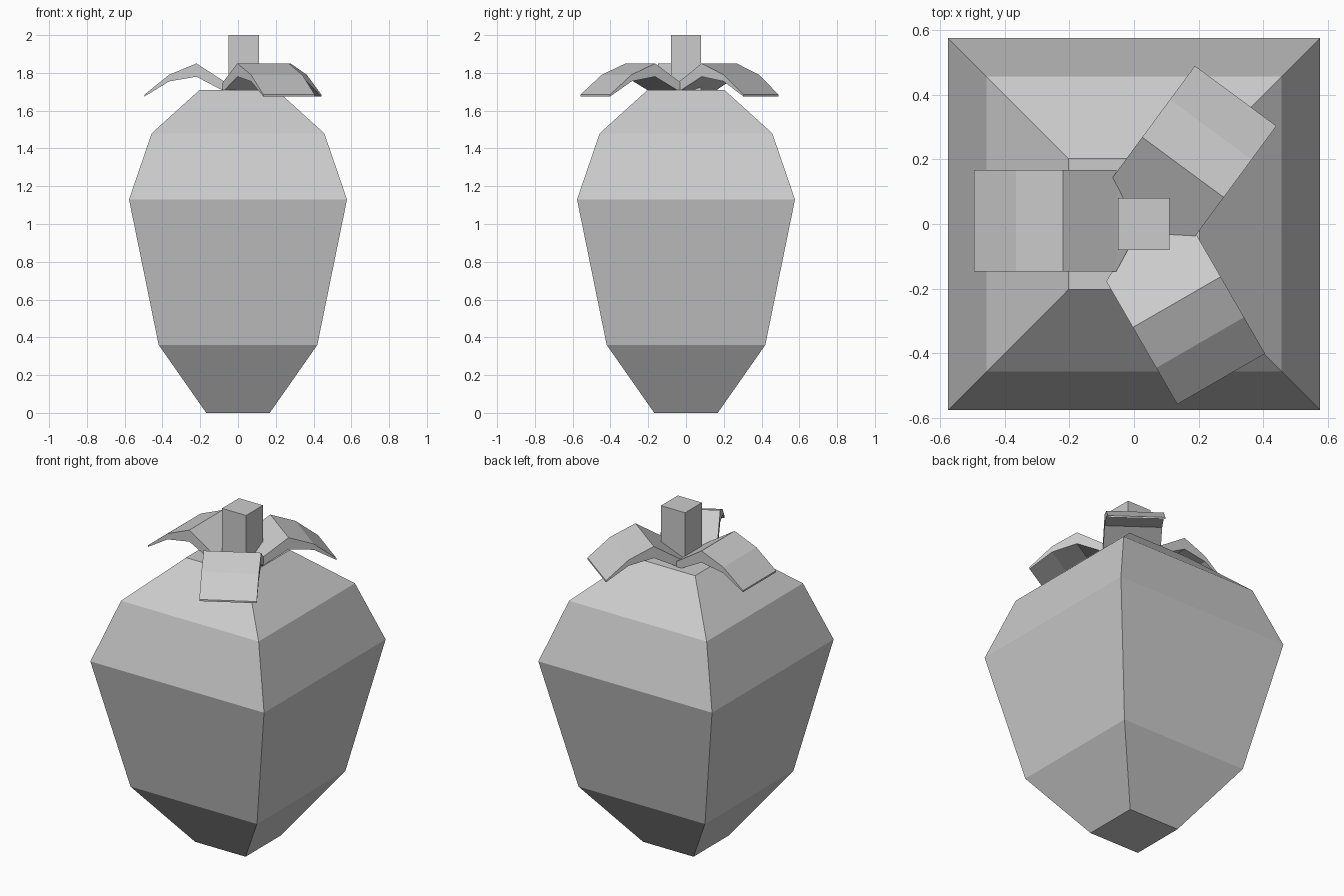
import bpy
from math import cos, sin, radians

if "Cube" in bpy.data.objects:
    bpy.data.objects.remove(bpy.data.objects["Cube"])


def make_mesh(name, verts, faces):
    mesh = bpy.data.meshes.new(name)
    mesh.from_pydata(verts, [], faces)
    mesh.update()
    obj = bpy.data.objects.new(name, mesh)
    bpy.context.collection.objects.link(obj)
    return obj


def square_loft(name, levels, cx=0, cy=0):
    """Stack square rings given as (z, half width) and cap both ends."""
    verts, faces = [], []
    for z, h in levels:
        verts += [(cx + sx * h, cy + sy * h, z)
                  for sx, sy in ((-1, -1), (1, -1), (1, 1), (-1, 1))]
    for k in range(len(levels) - 1):
        for i in range(4):
            a, b = 4 * k + i, 4 * k + (i + 1) % 4
            faces.append((a, b, b + 4, a + 4))
    n = len(verts)
    faces += [(3, 2, 1, 0), (n - 4, n - 3, n - 2, n - 1)]
    return make_mesh(name, verts, faces)


# Fruit body
square_loft("fruit_body", [(0, 0.168), (0.36, 0.42), (1.13, 0.577),
                           (1.48, 0.457), (1.71, 0.203)])

# Stem
square_loft("stem", [(1.66, 0.08), (2.0, 0.08)], cx=0.03)

# Bent leaf section from tip inward: (distance from tip, top z, bottom z)
LEAF = [(0, 1.685, 1.675), (0.13, 1.79, 1.755), (0.275, 1.85, 1.78),
        (0.44, 1.743, 1.693)]
APEX = (0.525, 1.69, 1.645)
HALF = 0.157


def leaf(name, tip, angle):
    c, s = cos(radians(angle)), sin(radians(angle))

    def place(d, side, z):
        return (tip[0] - d * c - side * s, tip[1] - d * s + side * c, z)

    verts, faces = [], []
    for d, top, bottom in LEAF:
        verts += [place(d, -HALF, top), place(d, HALF, top),
                  place(d, HALF, bottom), place(d, -HALF, bottom)]
    for k in range(len(LEAF) - 1):
        for i in range(4):
            a, b = 4 * k + i, 4 * k + (i + 1) % 4
            faces.append((a, b, b + 4, a + 4))
    # Pointed inner end that meets the other leaves under the stem
    d, top, bottom = APEX
    n = len(verts)
    verts += [place(d, 0, top), place(d, 0, bottom)]
    r, l, lb, rb = range(n - 4, n)
    t, b = n, n + 1
    faces += [(3, 2, 1, 0), (r, l, t), (l, lb, b, t), (lb, rb, b), (rb, r, t, b)]
    return make_mesh(name, verts, faces)


# Three leaves
leaf("left_leaf", (-0.495, 0.01), 180)
leaf("back_leaf", (0.315, 0.397), 53.6)
leaf("front_leaf", (0.27, -0.48), -60)
